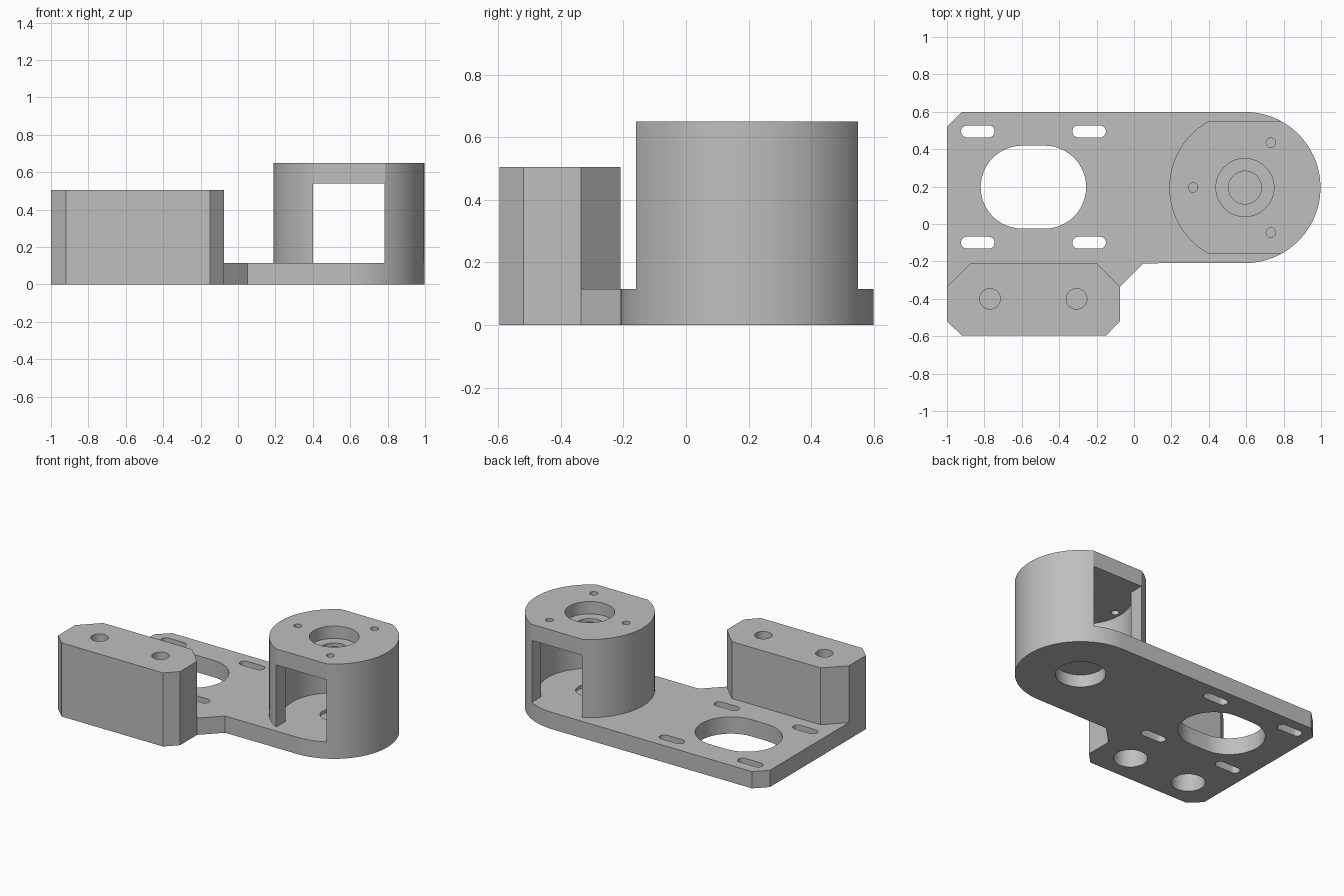
import bpy, bmesh, math

cube = bpy.data.objects.get("Cube")
if cube:
    bpy.data.objects.remove(cube, do_unlink=True)

grey = bpy.data.materials.new("light_grey")
grey.use_nodes = True
COLOUR = (0.52, 0.52, 0.52, 1)
grey.diffuse_color = COLOUR
grey.node_tree.nodes["Principled BSDF"].inputs["Base Color"].default_value = COLOUR

BASE = 0.115          # plate thickness
CEILING = 0.54        # underside of the housing roof
TOP = 0.65            # top of the housing
CX, CY, R = 0.593, 0.195, 0.404   # housing axis and radius


def arc(cx, cy, r, start, end, n=48):
    """Points on an arc, angles in degrees."""
    angles = [math.radians(start + (end - start) * i / n) for i in range(n + 1)]
    return [(cx + r * math.cos(a), cy + r * math.sin(a)) for a in angles]


def circle(cx, cy, r, n=64):
    return arc(cx, cy, r, 0, 360, n)[:-1]


def slot(cx, cy, half, r, n=24):
    """Rounded slot outline lying along x."""
    return arc(cx + half, cy, r, -90, 90, n) + arc(cx - half, cy, r, 90, 270, n)


def prism(name, outline, z0, z1):
    bm = bmesh.new()
    face = bm.faces.new([bm.verts.new((x, y, z0)) for x, y in outline])
    ext = bmesh.ops.extrude_face_region(bm, geom=[face])
    moved = [v for v in ext["geom"] if isinstance(v, bmesh.types.BMVert)]
    bmesh.ops.translate(bm, verts=moved, vec=(0, 0, z1 - z0))
    bmesh.ops.recalc_face_normals(bm, faces=bm.faces)
    mesh = bpy.data.meshes.new(name)
    bm.to_mesh(mesh)
    bm.free()
    mesh.materials.append(grey)
    obj = bpy.data.objects.new(name, mesh)
    bpy.context.scene.collection.objects.link(obj)
    return obj


def cut(obj, outline, z0, z1):
    """Subtract a prism and discard the cutter."""
    cutter = prism("cutter", outline, z0, z1)
    cutter.hide_render = True
    mod = obj.modifiers.new("cut", 'BOOLEAN')
    mod.operation = 'DIFFERENCE'
    mod.solver = 'EXACT'
    mod.object = cutter
    bpy.context.view_layer.update()
    deps = bpy.context.evaluated_depsgraph_get()
    mesh = bpy.data.meshes.new_from_object(obj.evaluated_get(deps))
    obj.modifiers.clear()
    obj.data = mesh
    bpy.data.objects.remove(cutter, do_unlink=True)


# Base plate with rounded end, wrapped around the clamp block
plate = prism("base_plate", [
    (-1, 0.52), (-1, -0.335), (-0.875, -0.21), (-0.2, -0.21),
    (-0.075, -0.335), (0.05, -0.21)]
    + arc(CX, CY, R, -90, 90, 64) + [(-0.92, CY + R)], 0, BASE)
cut(plate, slot(-0.538, 0.197, 0.06, 0.222), -0.1, 0.3)
for x in (-0.835, -0.24):
    for y in (0.495, -0.1):
        cut(plate, slot(x, y, 0.058, 0.032, 12), -0.1, 0.3)
# Bearing seat below, shaft recess above, thin web between
cut(plate, circle(CX, CY, 0.155), -0.1, 0.085)
cut(plate, circle(CX, CY, 0.088), 0.093, 0.3)

# Round housing with two flats
flat = math.degrees(math.asin(0.355 / R))
housing = prism("motor_housing",
                arc(CX, CY, R, -flat, flat)
                + arc(CX, CY, R, 180 - flat, 180 + flat), BASE, TOP)
# Round cavity opening through both flats as windows
INNER, HALF = 0.32, 0.191
b = math.degrees(math.acos(HALF / INNER))
cut(housing,
    [(CX + HALF, CY - 0.5)] + arc(CX, CY, INNER, -b, b)
    + [(CX + HALF, CY + 0.5), (CX - HALF, CY + 0.5)]
    + arc(CX, CY, INNER, 180 - b, 180 + b)
    + [(CX - HALF, CY - 0.5)], 0, CEILING)
# Stepped bore and three screw holes in the roof
cut(housing, circle(CX, CY, 0.155), 0.565, 0.8)
cut(housing, circle(CX, CY, 0.088), 0.5, 0.8)
for deg in (60, 180, 300):
    a = math.radians(deg)
    cut(housing, circle(CX + 0.277 * math.cos(a), CY + 0.277 * math.sin(a),
                        0.025, 24), 0.5, 0.8)

# Chamfered mounting block with counterbored screw holes
block = prism("mounting_block", [
    (-1, -0.335), (-1, -0.52), (-0.92, -0.597), (-0.15, -0.597),
    (-0.075, -0.52), (-0.075, -0.335), (-0.2, -0.21), (-0.875, -0.21)], 0, 0.505)
for x in (-0.77, -0.307):
    cut(block, circle(x, -0.4, 0.055, 40), 0.385, 0.7)
    cut(block, circle(x, -0.4, 0.105), -0.1, 0.375)

# Smooth curved walls, keep edges crisp
for obj in (plate, housing, block):
    bpy.ops.object.select_all(action='DESELECT')
    obj.select_set(True)
    bpy.context.view_layer.objects.active = obj
    bpy.ops.object.shade_smooth_by_angle(angle=math.radians(25))
